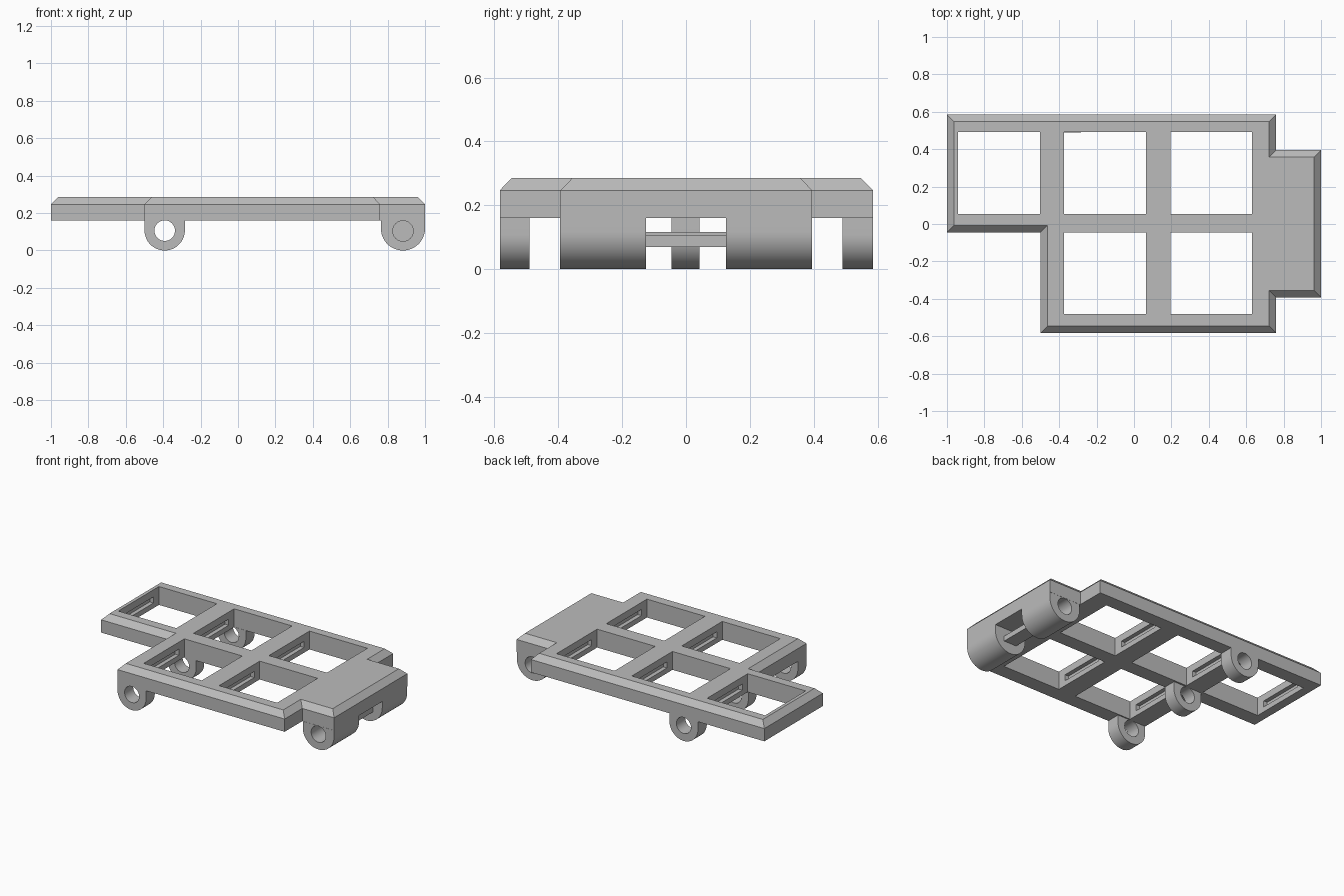
import bpy, bmesh, math
from mathutils import Vector

default = bpy.data.objects.get("Cube")
if default:
    bpy.data.objects.remove(default)

grey = bpy.data.materials.new("plain grey")
grey.use_nodes = True
colour = (0.5, 0.5, 0.5, 1)
grey.diffuse_color = colour
grey.node_tree.nodes["Principled BSDF"].inputs["Base Color"].default_value = colour


def loft(name, rings):
    """Close a stack of matching rings into a solid."""
    bm = bmesh.new()
    loops = [[bm.verts.new(p) for p in ring] for ring in rings]
    n = len(loops[0])
    for a, b in zip(loops, loops[1:]):
        for i in range(n):
            j = (i + 1) % n
            bm.faces.new((a[i], a[j], b[j], b[i]))
    bm.faces.new(loops[0])
    bm.faces.new(loops[-1])
    bmesh.ops.recalc_face_normals(bm, faces=bm.faces)
    mesh = bpy.data.meshes.new(name)
    bm.to_mesh(mesh)
    bm.free()
    obj = bpy.data.objects.new(name, mesh)
    bpy.context.collection.objects.link(obj)
    mesh.materials.append(grey)
    return obj


def box(name, x, y, z):
    ring = [(x[0], y[0]), (x[1], y[0]), (x[1], y[1]), (x[0], y[1])]
    return loft(name, [[(px, py, h) for px, py in ring] for h in z])


def along_y(name, profile, y):
    return loft(name, [[(px, d, pz) for px, pz in profile] for d in y])


def arc(cx, cz, r, start, end, steps):
    angles = [start + (end - start) * i / steps for i in range(steps + 1)]
    return [(cx + r * math.cos(a), cz + r * math.sin(a)) for a in angles]


def cut(obj, cutter):
    cutter.hide_render = True
    mod = obj.modifiers.new("cut", "BOOLEAN")
    mod.operation = "DIFFERENCE"
    mod.solver = "EXACT"
    mod.object = cutter
    bpy.context.view_layer.objects.active = obj
    bpy.ops.object.modifier_apply(modifier=mod.name)
    bpy.data.objects.remove(cutter)


def smooth(obj):
    bpy.ops.object.select_all(action="DESELECT")
    obj.select_set(True)
    bpy.context.view_layer.objects.active = obj
    bpy.ops.object.shade_smooth_by_angle(angle=math.radians(30))


def inset(points, d):
    """Mitred inward offset of a clockwise right-angled outline."""
    result = []
    for i, p in enumerate(points):
        before = (Vector(p) - Vector(points[i - 1])).normalized()
        after = (Vector(points[(i + 1) % len(points)]) - Vector(p)).normalized()
        inward = [Vector((v.y, -v.x)) for v in (before, after)]
        result.append(Vector(p) + (inward[0] + inward[1]) * d)
    return result


# Stepped plate with a chamfered upper edge
BOTTOM, TOP = 0.16, 0.285
outline = [(-1, 0.585), (0.76, 0.585), (0.76, 0.395), (1, 0.395), (1, -0.393),
           (0.76, -0.393), (0.76, -0.583), (-0.5, -0.583), (-0.5, -0.045), (-1, -0.045)]
rings = [(outline, BOTTOM), (outline, 0.247), (inset(outline, 0.037), TOP)]
plate = loft("plate", [[(x, y, z) for x, y in pts] for pts, z in rings])

# Square openings, with a clip groove in both side walls
SIZE = 0.437
for x, y in [(-0.94, 0.054), (-0.373, 0.054), (0.195, 0.054), (-0.373, -0.482), (0.195, -0.482)]:
    cut(plate, box("opening_cutter", (x, x + SIZE), (y, y + SIZE), (0.1, 0.4)))
    mid = y + SIZE / 2
    cut(plate, box("groove_cutter", (x - 0.028, x + SIZE + 0.028),
                   (mid - 0.16, mid + 0.16), (0.195, 0.237)))


def hanger(name, cx, r, y):
    """Block hanging below the plate with a rounded underside."""
    profile = [(cx + r, BOTTOM + 0.001)]
    profile += arc(cx, r, r, 0, -math.pi, 32)
    profile += [(cx - r, BOTTOM + 0.001)]
    return along_y(name, profile, y)


def bore(obj, cx, cz, y):
    cut(obj, along_y("bore_cutter", arc(cx, cz, 0.055, 0, math.tau, 32)[:-1], y))
    smooth(obj)


# Row of three pierced hinge lugs
for name, y in [("front_lug", (-0.583, -0.49)), ("middle_lug", (-0.045, 0.042)),
                ("back_lug", (0.49, 0.585))]:
    lug = hanger(name, -0.392, 0.108, y)
    bore(lug, -0.392, 0.106, (y[0] - 0.1, y[1] + 0.1))

# Pair of hinge barrels with blind bores at the outer ends
for name, side in [("front_barrel", -1), ("back_barrel", 1)]:
    barrel = hanger(name, 0.882, 0.118, sorted((side * 0.125, side * 0.394)))
    bore(barrel, 0.882, 0.104, sorted((side * 0.2, side * 0.5)))

# Tie bar between the barrels
box("tie_bar", (0.835, 0.93), (-0.126, 0.126), (0.07, 0.105))
box("tie_bar_ridge", (0.86, 0.905), (-0.126, 0.126), (0.104, 0.116))
